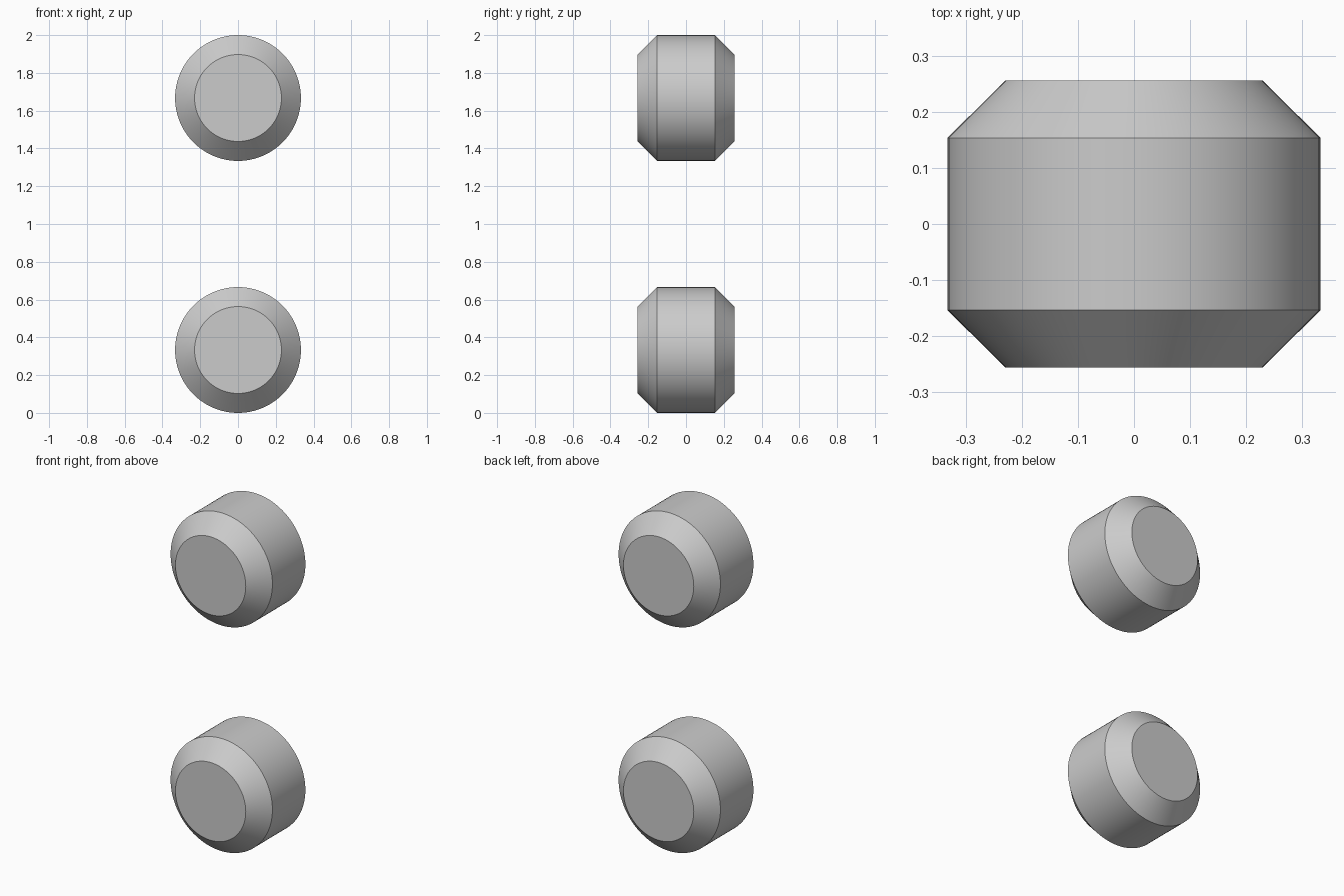
import bpy, bmesh, math

if "Cube" in bpy.data.objects:
    bpy.data.objects.remove(bpy.data.objects["Cube"])

R, CAP_R = 0.333, 0.23        # drum radius, end-face radius
HALF, EDGE = 0.256, 0.154     # half depth, where the bevel starts
SEGMENTS = 96


def bevelled_drum(name, z):
    """Round drum lying along y, with a 45 degree bevel at both ends."""
    bm = bmesh.new()
    profile = [(CAP_R, -HALF), (R, -EDGE), (R, EDGE), (CAP_R, HALF)]
    rings = []
    for r, y in profile:
        rings.append([bm.verts.new((r * math.cos(a), y, r * math.sin(a)))
                      for a in (2 * math.pi * i / SEGMENTS for i in range(SEGMENTS))])
    for lower, upper in zip(rings, rings[1:]):
        for i in range(SEGMENTS):
            j = (i + 1) % SEGMENTS
            bm.faces.new((lower[i], lower[j], upper[j], upper[i]))
    # flat end faces
    bm.faces.new(rings[0])
    bm.faces.new(rings[-1])
    bmesh.ops.recalc_face_normals(bm, faces=bm.faces[:])
    mesh = bpy.data.meshes.new(name)
    bm.to_mesh(mesh)
    bm.free()
    obj = bpy.data.objects.new(name, mesh)
    obj.location.z = z
    bpy.context.collection.objects.link(obj)
    bpy.ops.object.select_all(action='DESELECT')
    obj.select_set(True)
    bpy.context.view_layer.objects.active = obj
    bpy.ops.object.shade_smooth_by_angle(angle=math.radians(30))
    return obj


# two dots, one above the other
bevelled_drum("lower_dot", R)
bevelled_drum("upper_dot", 2 - R)
